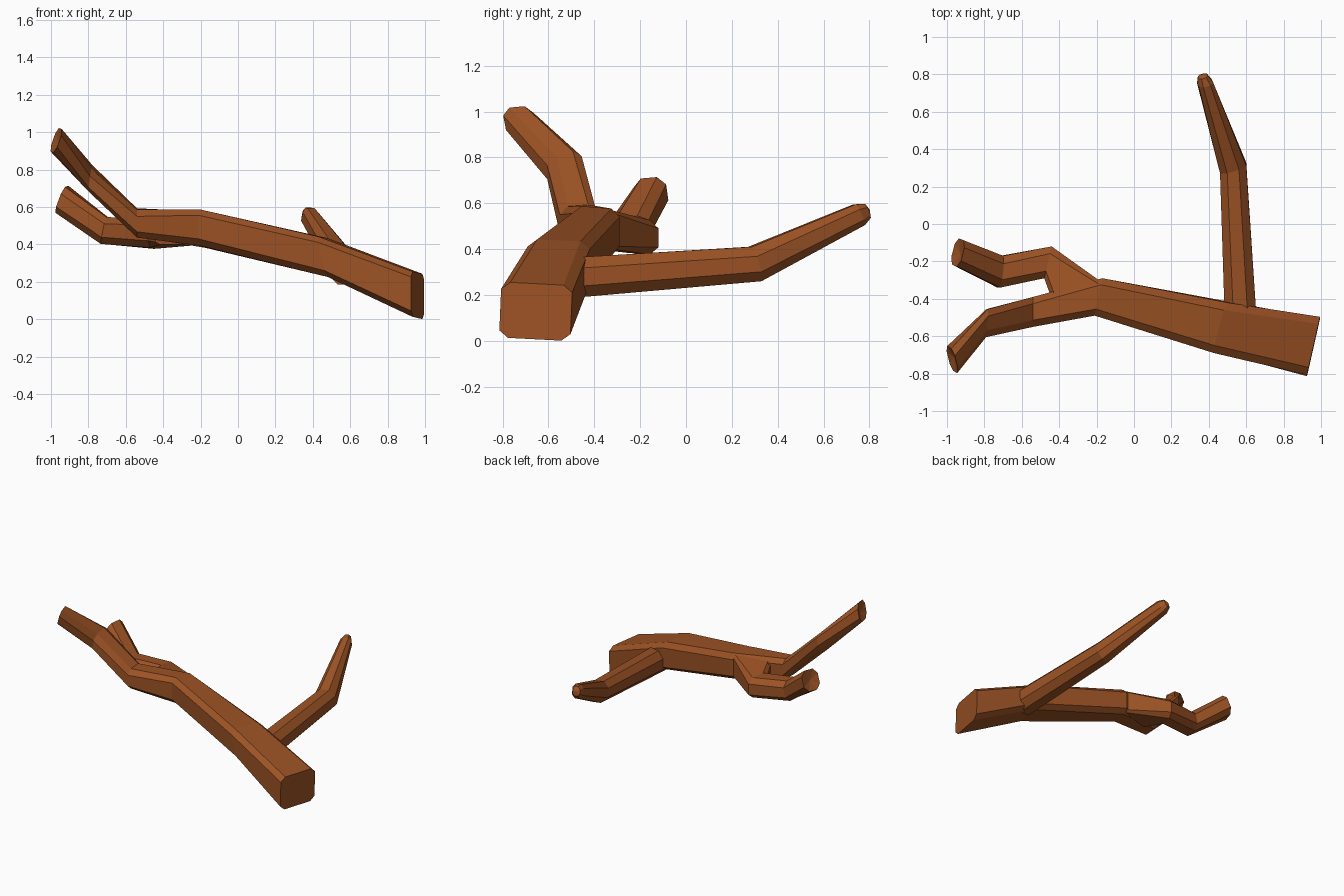
import bpy, bmesh
from mathutils import Vector

bark = bpy.data.materials.new("bark")
bark.diffuse_color = (0.33, 0.085, 0.018, 1)


def limb(name, rings, cap_depth=0.0):
    """Loft eight-sided rings: (centre, half side vector, half up vector, corner squareness)."""
    bm = bmesh.new()
    loops = []
    for centre, side, up, k in rings:
        c, s, u = Vector(centre), Vector(side), Vector(up)
        profile = [(1, k), (k, 1), (-k, 1), (-1, k), (-1, -k), (-k, -1), (k, -1), (1, -k)]
        loops.append([bm.verts.new(c + s * a + u * b) for a, b in profile])
    for l0, l1 in zip(loops, loops[1:]):
        for i in range(8):
            j = (i + 1) % 8
            bm.faces.new((l0[i], l0[j], l1[j], l1[i]))
    bm.faces.new(loops[0])
    # End cap, optionally sunk a little like a broken stub
    c0, c1 = Vector(rings[-2][0]), Vector(rings[-1][0])
    tip = bm.verts.new(c1 - (c1 - c0).normalized() * cap_depth)
    for i in range(8):
        bm.faces.new((loops[-1][i], loops[-1][(i + 1) % 8], tip))
    bmesh.ops.recalc_face_normals(bm, faces=bm.faces)
    mesh = bpy.data.meshes.new(name)
    bm.to_mesh(mesh)
    bm.free()
    mesh.materials.append(bark)
    obj = bpy.data.objects.new(name, mesh)
    bpy.context.collection.objects.link(obj)
    return obj


# Main trunk, continuing into the front fork
limb("trunk", [
    ((0.96, -0.655, 0.128), (0.035, 0.155, -0.008), (0.0, 0.005, 0.121), 0.75),
    ((0.48, -0.555, 0.33), (0.035, 0.135, -0.006), (-0.025, 0.0, 0.108), 0.7),
    ((-0.19, -0.39, 0.485), (0.02, 0.10, -0.008), (0.0, 0.0, 0.097), 0.65),
    ((-0.54, -0.47, 0.515), (0.0, 0.08, 0.006), (0.0, 0.0, 0.075), 0.55),
    ((-0.79, -0.53, 0.755), (0.005, 0.075, 0.02), (0.008, 0.0, 0.06), 0.5),
    ((-0.972, -0.725, 0.957), (-0.016, 0.066, 0.006), (0.022, -0.012, 0.063), 0.5),
], 0.02)

# Back fork, spreading from a wide root on the trunk's side
limb("back_fork", [
    ((-0.30, -0.36, 0.485), (0.14, 0.04, 0.0), (0.0, 0.0, 0.085), 0.85),
    ((-0.46, -0.205, 0.455), (0.02, 0.085, -0.006), (0.0, 0.0, 0.075), 0.55),
    ((-0.715, -0.255, 0.475), (0.008, 0.085, 0.0), (0.015, 0.0, 0.072), 0.5),
    ((-0.942, -0.152, 0.642), (0.018, 0.07, 0.006), (0.026, -0.01, 0.069), 0.5),
], 0.02)

# Side twig with a blunt rounded point
limb("side_twig", [
    ((0.57, -0.50, 0.275), (0.085, 0.0, 0.0), (0.0, 0.0, 0.088), 0.45),
    ((0.53, 0.30, 0.335), (0.07, 0.02, 0.0), (0.0, -0.02, 0.075), 0.45),
    ((0.38, 0.755, 0.55), (0.038, 0.012, 0.0), (0.01, -0.02, 0.045), 0.5),
    ((0.368, 0.79, 0.567), (0.024, 0.008, 0.0), (0.006, -0.012, 0.03), 0.5),
], -0.012)
